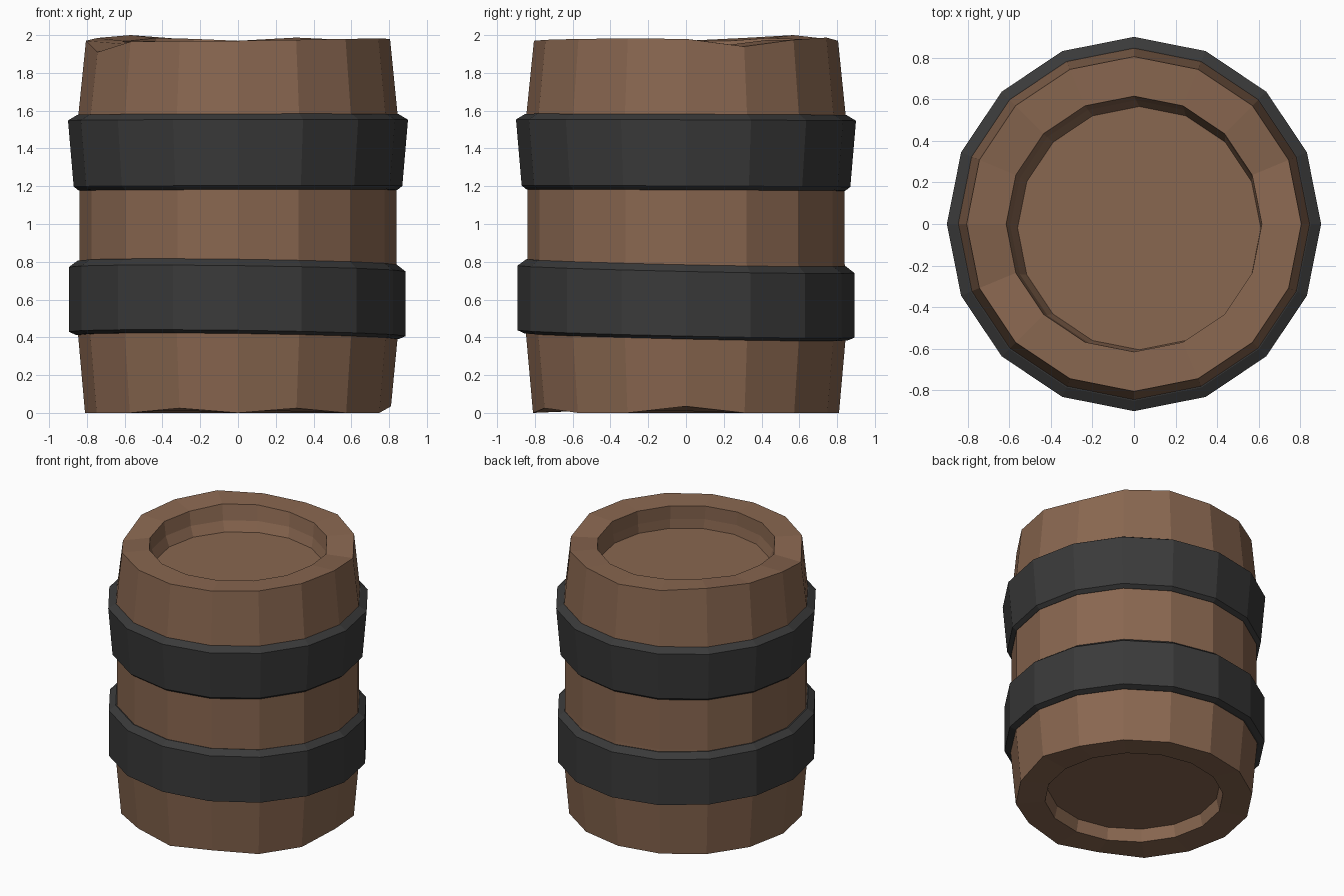
import bpy, bmesh
from math import sin, cos, pi

if "Cube" in bpy.data.objects:
    bpy.data.objects.remove(bpy.data.objects["Cube"])

SIDES = 16


def material(name, color):
    m = bpy.data.materials.new(name)
    m.diffuse_color = color
    m.use_nodes = True
    m.node_tree.nodes["Principled BSDF"].inputs["Base Color"].default_value = m.diffuse_color
    return m


def ring(bm, r, z, lift=None, cx=0, cy=0, tilt=(0, 0)):
    """16-sided ring; lift maps a corner index to a height offset."""
    lift = lift or {}
    out = []
    for k in range(SIDES):
        x = cx + r * cos(2 * pi * k / SIDES)
        y = cy + r * sin(2 * pi * k / SIDES)
        dz = lift.get(k, 0) + tilt[0] * x + tilt[1] * y
        out.append(bm.verts.new((x, y, z + dz)))
    return out


def bridge(bm, a, b):
    for k in range(SIDES):
        n = (k + 1) % SIDES
        bm.faces.new((a[k], a[n], b[n], b[k]))


def finish(bm, name, mat):
    bmesh.ops.recalc_face_normals(bm, faces=bm.faces)
    me = bpy.data.meshes.new(name)
    bm.to_mesh(me)
    bm.free()
    me.materials.append(mat)
    ob = bpy.data.objects.new(name, me)
    bpy.context.collection.objects.link(ob)
    return ob


wood = material("wood", (0.25, 0.135, 0.08, 1))
iron = material("iron", (0.042, 0.042, 0.042, 1))

# Barrel body: one lathed shell with chipped rims and recessed ends
chips_top = {0: .01, 1: -.03, 2: .005, 3: .017, 4: .0, 5: .01, 6: .03,
             7: .015, 9: -.06, 10: -.005, 13: .005, 14: .01, 15: .012}
chips_inner = {1: -.02, 2: .005, 5: .01, 6: .015, 9: -.02}
chips_bottom = {0: .035, 11: .025, 13: .025}

bm = bmesh.new()
rings = [
    ring(bm, .59, .10),
    ring(bm, .61, .01),
    ring(bm, .81, 0, chips_bottom),
    ring(bm, .85, .45),
    ring(bm, .84, .80),
    ring(bm, .84, 1.18),
    ring(bm, .85, 1.53),
    ring(bm, .805, 1.97, chips_top),
    ring(bm, .615, 1.97, chips_inner),
    ring(bm, .605, 1.87, cx=.01, cy=-.01),
    ring(bm, .585, 1.80, cx=.025, cy=-.02),
]
for a, b in zip(rings, rings[1:]):
    bridge(bm, a, b)
bm.faces.new(rings[0])
bm.faces.new(rings[-1])
finish(bm, "barrel_body", wood)


# Iron hoops: chamfered bands, slightly tilted
def hoop(name, profile, tilt, cx):
    bm = bmesh.new()
    rs = [ring(bm, r, z, cx=cx, tilt=tilt) for r, z in profile]
    for a, b in zip(rs, rs[1:] + rs[:1]):
        bridge(bm, a, b)
    finish(bm, name, iron)


hoop("upper_hoop", [(.825, 1.175), (.845, 1.18), (.87, 1.20),
                    (.90, 1.55), (.85, 1.58), (.825, 1.58)], (.002, -.004), 0)
hoop("lower_hoop", [(.825, .40), (.855, .402), (.892, .418),
                    (.892, .76), (.845, .795), (.825, .795)], (-.013, -.022), -.004)
